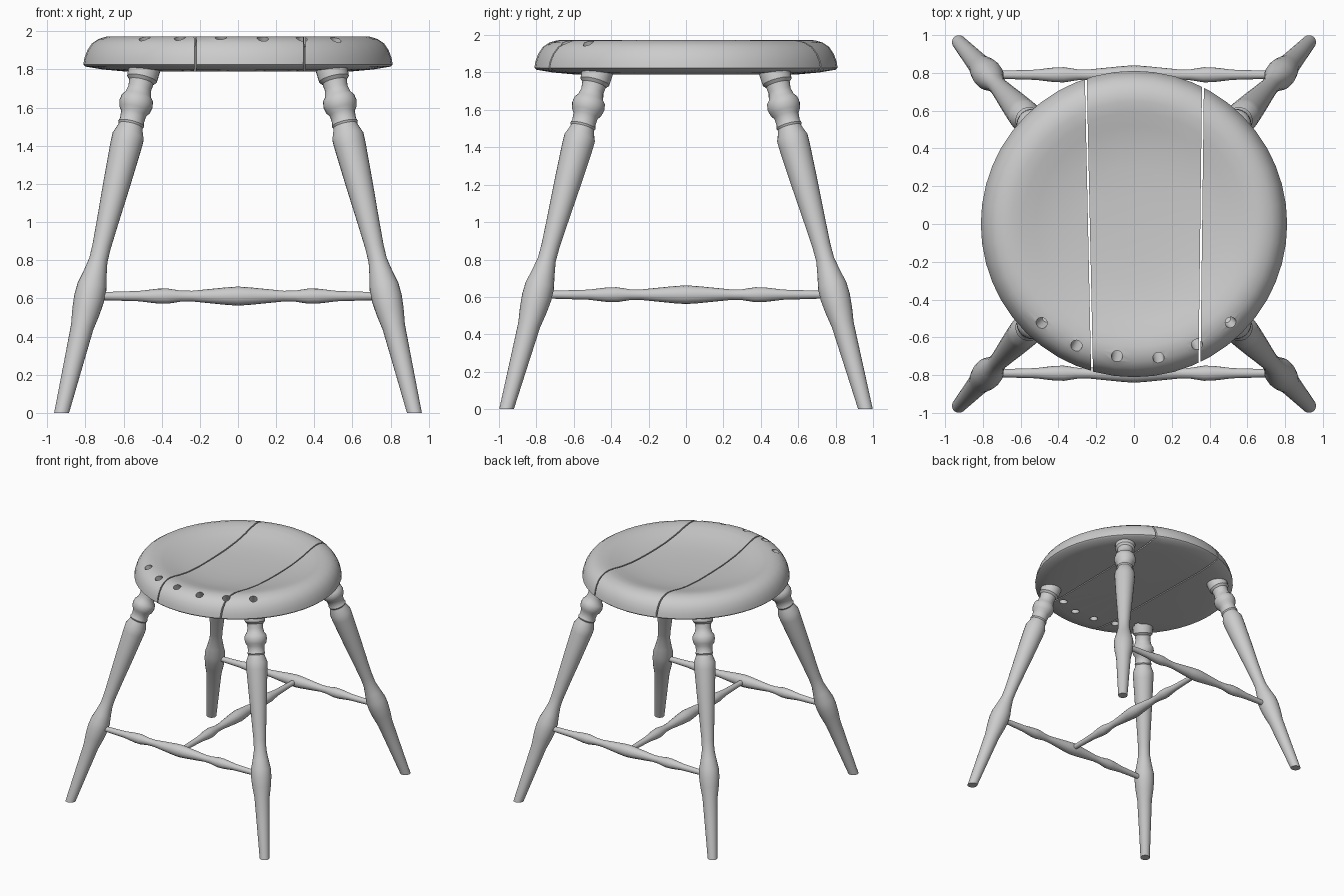
import bpy, bmesh, math
from mathutils import Vector

if "Cube" in bpy.data.objects:
    bpy.data.objects.remove(bpy.data.objects["Cube"])

wood = bpy.data.materials.new("grey_wood")
wood.diffuse_color = (0.6, 0.6, 0.6, 1)
wood.use_nodes = True
wood.node_tree.nodes["Principled BSDF"].inputs["Base Color"].default_value = wood.diffuse_color


def make_object(name, bm):
    mesh = bpy.data.meshes.new(name)
    bmesh.ops.recalc_face_normals(bm, faces=bm.faces)
    bm.to_mesh(mesh)
    bm.free()
    mesh.materials.append(wood)
    obj = bpy.data.objects.new(name, mesh)
    bpy.context.collection.objects.link(obj)
    return obj


def smooth(obj, angle=35):
    bpy.ops.object.select_all(action='DESELECT')
    obj.select_set(True)
    bpy.context.view_layer.objects.active = obj
    bpy.ops.object.shade_smooth_by_angle(angle=math.radians(angle))


def lathe(profile, start, axis, segments):
    """Closed turned solid: profile of (distance along axis, radius)."""
    bm = bmesh.new()
    rot = Vector(axis).to_track_quat('Z', 'Y')
    start = Vector(start)
    rings = []
    for d, r in profile:
        count = segments if r > 0 else 1
        rings.append([bm.verts.new(start + rot @ Vector((
            r * math.cos(math.tau * i / segments),
            r * math.sin(math.tau * i / segments), d))) for i in range(count)])
    for a, b in zip(rings, rings[1:]):
        for i in range(segments):
            j = (i + 1) % segments
            if len(a) == 1:
                bm.faces.new((a[0], b[i], b[j]))
            elif len(b) == 1:
                bm.faces.new((a[i], a[j], b[0]))
            else:
                bm.faces.new((a[i], a[j], b[j], b[i]))
    for ring in (rings[0], rings[-1]):
        if len(ring) > 1:
            bm.faces.new(ring)
    return bm


def cut(bm, point, normal):
    """Remove everything on the normal side and close the cut."""
    geom = bm.verts[:] + bm.edges[:] + bm.faces[:]
    res = bmesh.ops.bisect_plane(bm, geom=geom, plane_co=point,
                                 plane_no=normal, clear_outer=True)
    edges = [e for e in res["geom_cut"] if isinstance(e, bmesh.types.BMEdge)]
    bmesh.ops.edgeloop_fill(bm, edges=edges)


# Angled spindle holes along the front of the seat
hole_bm = bmesh.new()
for x, y in [(-.49, -.525), (-.305, -.645), (-.09, -.70),
             (.13, -.71), (.335, -.64), (.515, -.525)]:
    top = Vector((x, y, 1.965))
    axis = top - Vector((x * .87, y * .87, 1.80))
    part = lathe([(-.3, .03), (.1, .03)], top, axis, 16)
    bmesh.ops.recalc_face_normals(part, faces=part.faces)
    temp = bpy.data.meshes.new("hole")
    part.to_mesh(temp)
    part.free()
    hole_bm.from_mesh(temp)
    bpy.data.meshes.remove(temp)
holes = make_object("hole_cutter", hole_bm)
holes.hide_render = True

# Dished round seat, split into three planks with thin gaps
SEAT = [(1.905, 0), (1.906, .15), (1.912, .3), (1.925, .42), (1.945, .52),
        (1.964, .59), (1.974, .65), (1.972, .69), (1.96, .73), (1.937, .765),
        (1.90, .79), (1.86, .805), (1.825, .811), (1.815, .80), (1.80, .71),
        (1.79, .60), (1.79, 0)]
GAP = .005
left_a, left_b = Vector((-.255, .77, 0)), Vector((-.222, -.78, 0))
right_a, right_b = Vector((.365, .72, 0)), Vector((.347, -.73, 0))


def side_normal(a, b):
    d = (a - b).normalized()
    return Vector((d.y, -d.x, 0))        # points toward +x


nl, nr = side_normal(left_a, left_b), side_normal(right_a, right_b)
planks = {
    "seat_plank_left": [(left_a - nl * GAP, nl)],
    "seat_plank_middle": [(left_a + nl * GAP, -nl), (right_a - nr * GAP, nr)],
    "seat_plank_right": [(right_a + nr * GAP, -nr)],
}
for name, cuts in planks.items():
    bm = lathe(SEAT, (0, 0, 0), (0, 0, 1), 48)
    for point, normal in cuts:
        cut(bm, point, normal)
    plank = make_object(name, bm)
    mod = plank.modifiers.new("holes", 'BOOLEAN')
    mod.object = holes
    mod.operation = 'DIFFERENCE'
    mod.solver = 'EXACT'
    bpy.ops.object.select_all(action='DESELECT')
    plank.select_set(True)
    bpy.context.view_layer.objects.active = plank
    bpy.ops.object.modifier_apply(modifier="holes")
    smooth(plank)
bpy.data.objects.remove(holes)

# Four splayed turned legs, profile as (height, radius)
LEG = [(-.05, .036), (0, .038), (.25, .05), (.45, .06), (.53, .073),
       (.60, .08), (.66, .078), (.73, .062), (.80, .049), (.87, .049),
       (1.0, .057), (1.2, .071), (1.40, .083), (1.45, .084), (1.49, .068),
       (1.505, .064), (1.515, .070), (1.53, .064), (1.57, .067), (1.59, .082),
       (1.62, .089), (1.65, .084), (1.665, .070), (1.70, .061), (1.735, .065),
       (1.75, .080), (1.80, .083), (1.86, .083)]
for side, sx in (("left", -1), ("right", 1)):
    for end, sy in (("front", -1), ("back", 1)):
        axis = Vector((-.241 * sx, -.27 * sy, 1))
        bm = lathe([(z * axis.length, r) for z, r in LEG],
                   (.925 * sx, .96 * sy, 0), axis, 24)
        cut(bm, (0, 0, 0), (0, 0, -1))
        smooth(make_object(f"{end}_{side}_leg", bm))

# Turned stretchers joining the legs in an H
HALF = [(0, .05), (.06, .046), (.24, .028), (.30, .029), (.37, .040),
        (.42, .039), (.52, .027), (.72, .021), (.79, .021)]
PROFILE = [(-d, r) for d, r in HALF[:0:-1]] + HALF
for name, pos, axis in (("front_stretcher", (0, -.79, .612), (1, 0, 0)),
                        ("back_stretcher", (0, .79, .612), (1, 0, 0)),
                        ("middle_stretcher", (0, 0, .612), (0, 1, 0))):
    smooth(make_object(name, lathe(PROFILE, pos, axis, 16)))
